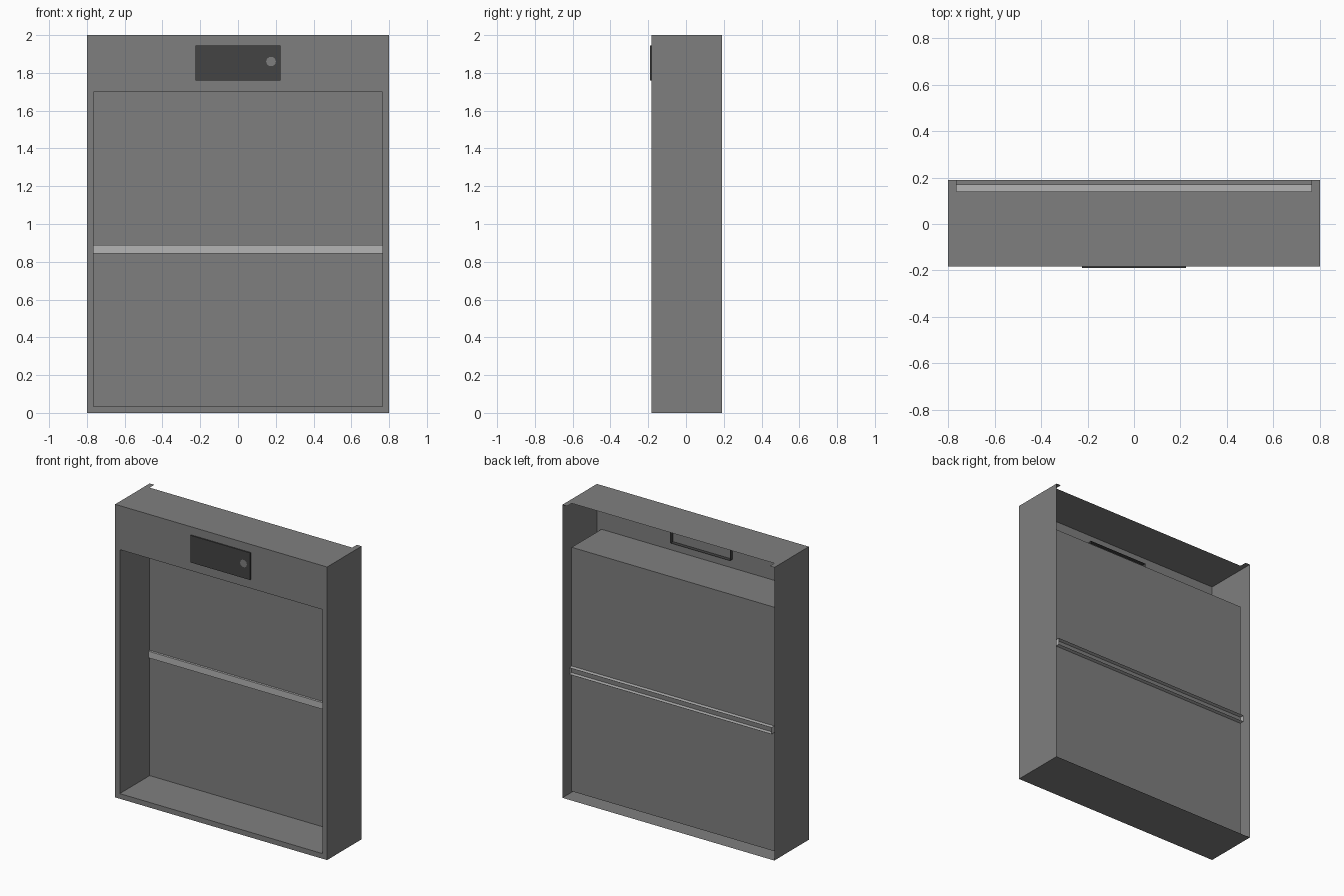
import bpy, math

if "Cube" in bpy.data.objects:
    bpy.data.objects.remove(bpy.data.objects["Cube"])

def mat(name, v):
    m = bpy.data.materials.new(name)
    m.diffuse_color = (v, v, v, 1)
    m.use_nodes = True
    m.node_tree.nodes["Principled BSDF"].inputs["Base Color"].default_value = m.diffuse_color
    return m

GREY = mat("mid_grey", 0.212)
LIGHT = mat("light_grey", 0.46)
DARK = mat("dark_grey", 0.056)

def sheet(name, verts, faces, material):
    me = bpy.data.meshes.new(name)
    me.from_pydata(verts, [], faces)
    me.materials.append(material)
    me.update()
    ob = bpy.data.objects.new(name, me)
    bpy.context.collection.objects.link(ob)
    return ob

def open_box(name, x, y0, y1, z0, z1, material, closed="front"):
    """Thin-walled box, centred on x, closed on its front or back only."""
    v = [(sx, y, z) for y in (y0, y1)
         for sx, z in ((-x, z0), (x, z0), (x, z1), (-x, z1))]
    f = [(i, i + 4, (i + 1) % 4 + 4, (i + 1) % 4) for i in range(4)]
    if closed == "front":
        f.append((0, 1, 2, 3))
    else:
        # seen from inside: walls face inwards, closing panel faces the front
        f = [q[::-1] for q in f] + [(4, 5, 6, 7)]
    return sheet(name, v, f, material)

W, IN = 0.8, 0.765            # outer and opening half widths
F, B, P = -0.182, 0.19, 0.14  # front, back edge, inner panel
Z0, Z1, H = 0.035, 1.70, 2.0  # opening bottom, top, full height

# front frame around the opening
outer = [(-W, F, 0), (W, F, 0), (W, F, H), (-W, F, H)]
inner = [(-IN, F, Z0), (IN, F, Z0), (IN, F, Z1), (-IN, F, Z1)]
sheet("front_frame", outer + inner,
      [(i, (i + 1) % 4, (i + 1) % 4 + 4, i + 4) for i in range(4)], GREY)

# outer side walls
for s, n in ((-1, "left_wall"), (1, "right_wall")):
    q = (0, 1, 2, 3)
    sheet(n, [(s * W, F, 0), (s * W, B, 0), (s * W, B, H), (s * W, F, H)],
          [q if s > 0 else q[::-1]], GREY)

# full bottom and notched top
sheet("bottom_sheet", [(-W, F, 0), (W, F, 0), (W, B, 0), (-W, B, 0)],
      [(3, 2, 1, 0)], GREY)
sheet("top_sheet", [(-W, F, H), (W, F, H), (W, B, H), (IN, B, H),
                    (IN, P, H), (-IN, P, H), (-IN, B, H), (-W, B, H)],
      [(0, 1, 4, 5), (1, 2, 3, 4), (0, 5, 6, 7)], GREY)

# recessed compartment with its back panel
open_box("recess", IN, F, P, Z0, Z1, GREY, closed="back")

# light crossbar and dark control plate, both hollow behind
open_box("crossbar", IN, 0.125, 0.17, 0.845, 0.89, LIGHT)
open_box("control_plate", 0.225, -0.19, -0.155, 1.76, 1.945, DARK)

# round button on the plate
N = 10
sheet("button", [(0.175 + 0.026 * math.cos(2 * math.pi * i / N), -0.1908,
                  1.86 + 0.026 * math.sin(2 * math.pi * i / N)) for i in range(N)],
      [tuple(range(N))], GREY)
